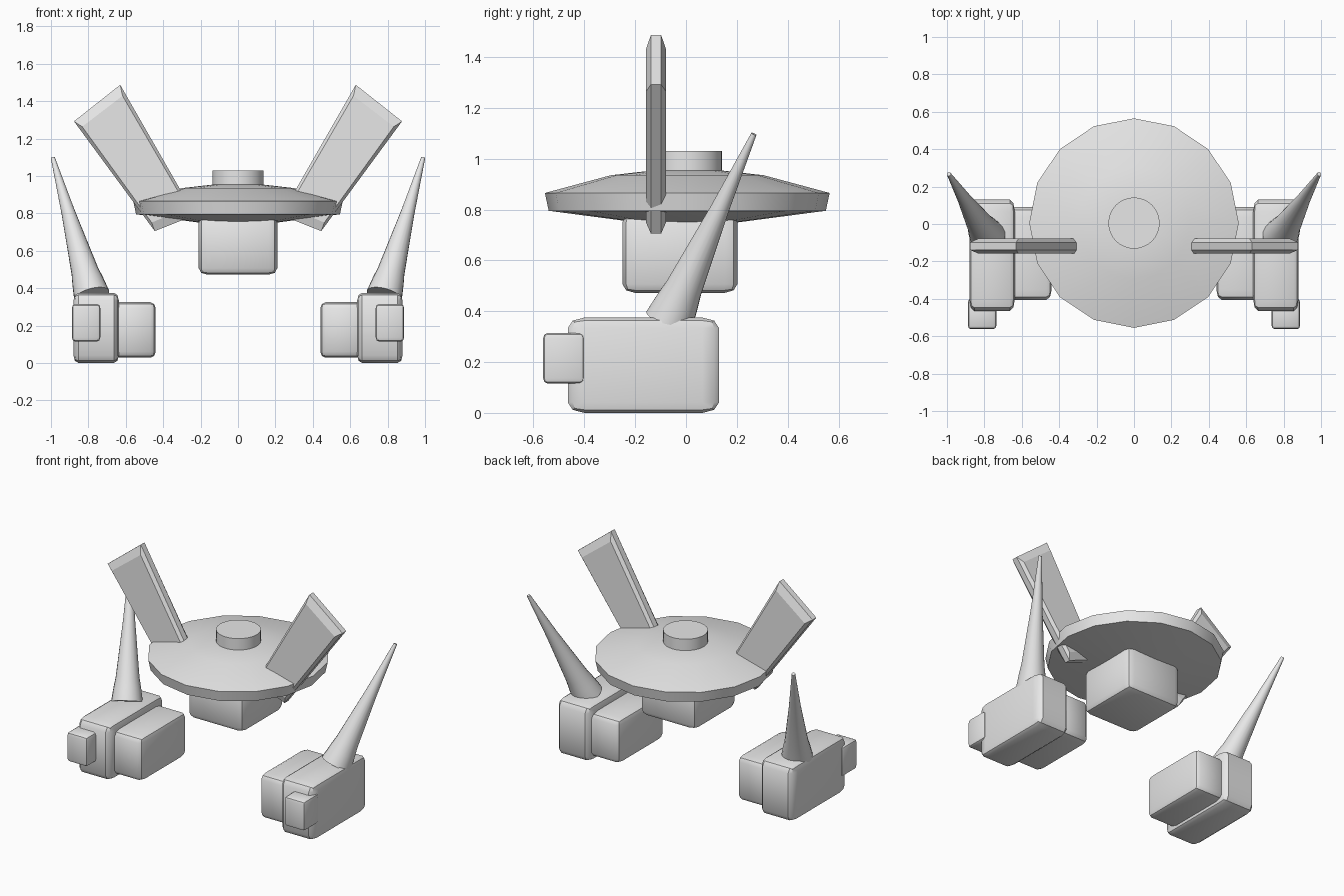
import bpy, bmesh, math
from mathutils import Vector, Matrix

if "Cube" in bpy.data.objects:
    bpy.data.objects.remove(bpy.data.objects["Cube"], do_unlink=True)

# Single plain grey finish
grey = bpy.data.materials.new("plain_grey")
grey.use_nodes = True
GREY = (0.8, 0.8, 0.8, 1)
grey.diffuse_color = GREY
grey.node_tree.nodes["Principled BSDF"].inputs["Base Color"].default_value = GREY


def finish(name, bm, angle=35):
    bmesh.ops.recalc_face_normals(bm, faces=bm.faces[:])
    mesh = bpy.data.meshes.new(name)
    bm.to_mesh(mesh)
    bm.free()
    mesh.materials.append(grey)
    obj = bpy.data.objects.new(name, mesh)
    bpy.context.collection.objects.link(obj)
    bpy.ops.object.select_all(action='DESELECT')
    obj.select_set(True)
    bpy.context.view_layer.objects.active = obj
    bpy.ops.object.shade_smooth_by_angle(angle=math.radians(angle))
    return obj


def block(name, low, high, side=1, bevel=0.11):
    """Rounded unit cube stretched between two corners."""
    low, high = Vector(low), Vector(high)
    size, mid = high - low, (high + low) / 2
    bm = bmesh.new()
    bmesh.ops.create_cube(bm, size=1)
    bmesh.ops.bevel(bm, geom=bm.edges[:], offset=bevel, segments=2,
                    profile=0.5, affect='EDGES')
    for v in bm.verts:
        v.co = Vector((side * (mid.x + v.co.x * size.x),
                       mid.y + v.co.y * size.y, mid.z + v.co.z * size.z))
    return finish(name, bm)


def loft(bm, rings):
    """Join equal-sized rings of points into a capped solid."""
    loops = [[bm.verts.new(p) for p in ring] for ring in rings]
    n = len(loops[0])
    for a, b in zip(loops, loops[1:]):
        for i in range(n):
            j = (i + 1) % n
            bm.faces.new((a[i], a[j], b[j], b[i]))
    bm.faces.new(loops[0])
    bm.faces.new(loops[-1])


def lathe(name, profile, sides, matrix=Matrix()):
    bm = bmesh.new()
    turns = [2 * math.pi * i / sides for i in range(sides)]
    loft(bm, [[matrix @ Vector((r * math.cos(t), r * math.sin(t), z)) for t in turns]
              for r, z in profile])
    return finish(name, bm)


def panel(name, corners, y, half, side):
    """Flat tapered fin with chamfered rims."""
    a, b, c, d = [Vector((side * x, 0, z)) for x, z in corners]

    def ring(offset, u, v):
        pts = []
        for s, t in ((u, v), (1 - u, v), (1 - u, 1 - v), (u, 1 - v)):
            p = a.lerp(b, s).lerp(d.lerp(c, s), t)
            pts.append((p.x, y + offset, p.z))
        return pts

    bm = bmesh.new()
    loft(bm, [ring(-half, .068, .06), ring(-half / 2, 0, 0),
              ring(half / 2, 0, 0), ring(half, .068, .06)])
    return finish(name, bm, 20)


# Central saucer, top knob and hanging cabin
centre = Matrix.Translation((0, 0.005, 0))
lathe("saucer", [(0.15, 0.743), (0.545, 0.795), (0.56, 0.865),
                 (0.30, 0.935), (0.14, 0.953)], 16, centre)
lathe("top_knob", [(0.137, 0.93), (0.137, 1.03)], 32, centre)
block("cabin", (-0.21, -0.25, 0.472), (0.21, 0.202, 0.785))

# Paired fins, pods and horns
for label, side in (("left", 1), ("right", -1)):
    panel(label + "_fin", [(0.23, 0.79), (0.63, 1.487), (0.877, 1.292), (0.445, 0.705)],
          -0.118, 0.04, side)
    block(label + "_outer_pod", (0.637, -0.465, 0), (0.88, 0.13, 0.375), side)
    block(label + "_inner_pod", (0.44, -0.405, 0.028), (0.70, 0.09, 0.325), side)
    block(label + "_front_nozzle", (0.736, -0.562, 0.115), (0.888, -0.40, 0.315), side)
    base = Vector((side * 0.782, -0.068, 0.36))
    axis = Vector((side * 0.99, 0.267, 1.097)) - base
    place = Matrix.Translation(base) @ axis.to_track_quat('Z', 'Y').to_matrix().to_4x4()
    reach = axis.length
    lathe(label + "_horn", [(0.097, 0), (0.085, 0.1 * reach), (0.073, 0.18 * reach),
                            (0.037, 0.6 * reach), (0.011, reach)], 20, place)
